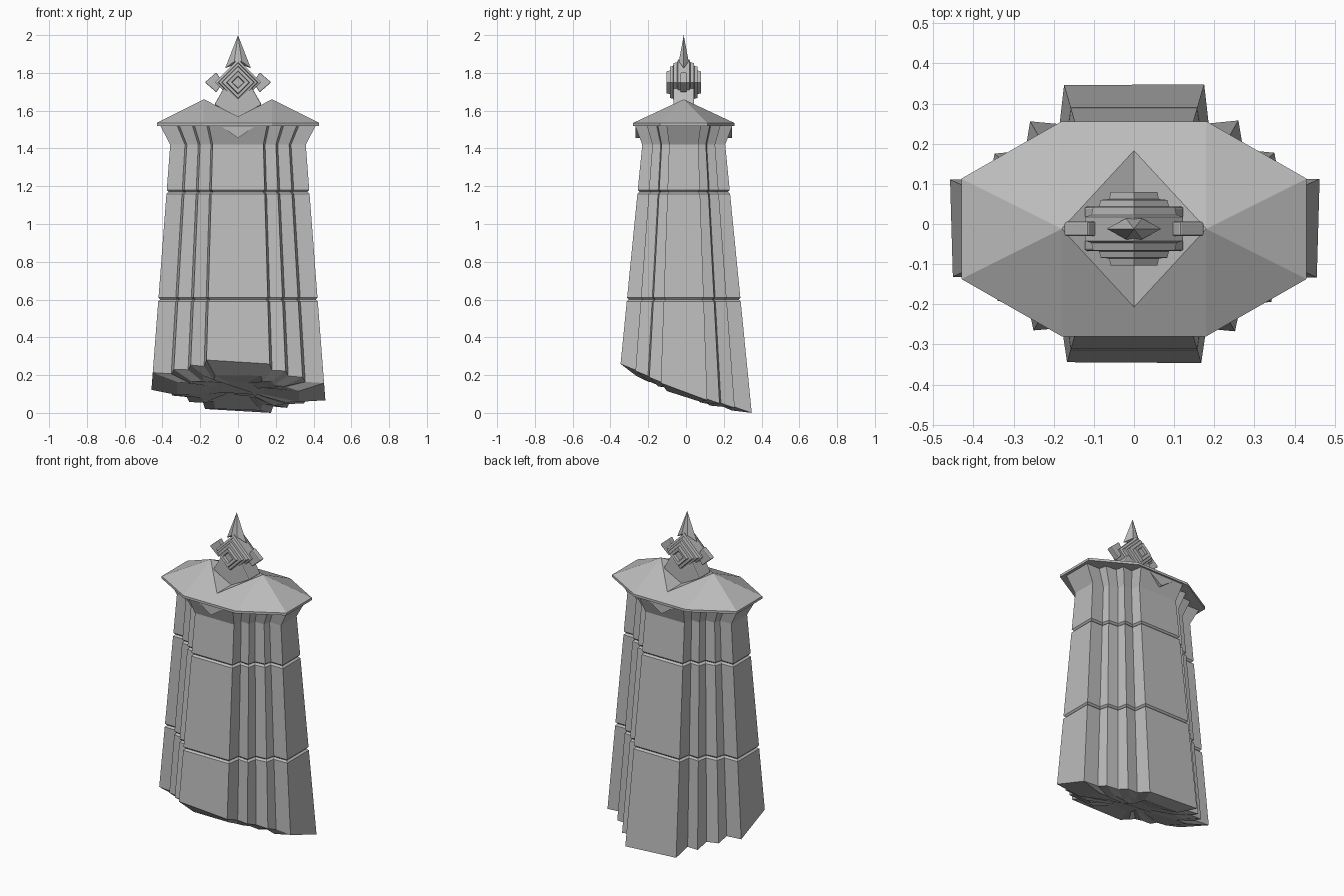
import bpy, bmesh, random

random.seed(4)
cube = bpy.data.objects.get("Cube")
if cube:
    bpy.data.objects.remove(cube)

CY = -0.012  # depth centre of the tower

stone = bpy.data.materials.new("grey_stone")
stone.use_nodes = True
GREY = (0.5, 0.5, 0.5, 1)
stone.diffuse_color = GREY
stone.node_tree.nodes["Principled BSDF"].inputs["Base Color"].default_value = GREY


def add_object(name, verts, faces):
    mesh = bpy.data.meshes.new(name)
    mesh.from_pydata(verts, [], faces)
    bm = bmesh.new()
    bm.from_mesh(mesh)
    bmesh.ops.recalc_face_normals(bm, faces=bm.faces)
    bm.to_mesh(mesh)
    bm.free()
    mesh.materials.append(stone)
    obj = bpy.data.objects.new(name, mesh)
    bpy.context.collection.objects.link(obj)
    return obj


def loft(name, rings):
    """Join equal rings with quads and close both ends."""
    n = len(rings[0])
    faces = [tuple(range(n)), tuple((len(rings) - 1) * n + i for i in range(n))]
    for r in range(len(rings) - 1):
        for i in range(n):
            j = (i + 1) % n
            faces.append((r * n + i, r * n + j, (r + 1) * n + j, (r + 1) * n + i))
    return add_object(name, [v for ring in rings for v in ring], faces)


def prism(name, outline, half, bevel=0):
    """Extrude an x-z outline through the depth."""
    obj = loft(name, [[(x, CY + s * half, z) for x, z in outline] for s in (-1, 1)])
    if bevel:
        mod = obj.modifiers.new("soft_edges", "BEVEL")
        mod.width, mod.segments = bevel, 2
    return obj


# Stepped tower section, mirrored from one quarter
quarter = [(.46, .127), (.36, .127), (.347, .192), (.27, .2),
           (.257, .272), (.184, .265), (.172, .36)]
half = quarter + [(-x, y) for x, y in reversed(quarter)]
section = half + [(-x, -y) for x, y in half]


def taper(z):
    return 1 - 0.22 * (z - 0.1) / 1.32, 1 - 0.39 * z / 1.42


def ring(z, sx, sy, inset=0):
    def pull(v):
        return v - inset * (1 if v > 0 else -1)
    return [(pull(x * sx), CY + pull(y * sy), z) for x, y in section]


def broken_base(x, y):
    return 0.14 - 0.36 * y - 0.06 * x


base = []
for x, y in section:
    z = broken_base(x, y)
    sx, sy = taper(z)
    base.append((x * sx, CY + y * sy, max(0, z)))


def rubble(scale, drop):
    return [(x * scale, CY + y * scale,
             max(0, broken_base(x * scale, y * scale) - drop + random.uniform(-.012, .012)))
            for x, y in section]


# Tower body: broken underside, two seams and flared top
rings = [rubble(.3, .015), rubble(.7, .03), base]
for seam in (0.6, 1.17):
    for dz, inset in ((-.01, 0), (0, .01), (.01, 0)):
        rings.append(ring(seam + dz, *taper(seam + dz), inset))
rings += [ring(1.42, .78, .61), ring(1.525, .9, .72)]
loft("tower_body", rings)

# Roof: octagonal rim, two peaks and a valley between them
octagon = [(.43, -.125), (.43, .125), (.18, .268), (-.18, .268),
           (-.43, .125), (-.43, -.125), (-.18, -.268), (.18, -.268)]
verts = [(x, CY + y, z) for z in (1.52, 1.535) for x, y in octagon]
verts += [(.18, CY, 1.66), (-.18, CY, 1.66), (0, CY - .195, 1.569), (0, CY + .195, 1.569)]
RIGHT, LEFT, FRONT, BACK = 16, 17, 18, 19
faces = [tuple(range(8))]
faces += [(i, (i + 1) % 8, (i + 1) % 8 + 8, i + 8) for i in range(8)]
faces += [(8, 9, RIGHT), (9, 10, RIGHT), (15, 8, RIGHT),
          (11, 12, LEFT), (12, 13, LEFT), (13, 14, LEFT),
          (10, 11, LEFT, BACK, RIGHT), (14, 15, RIGHT, FRONT, LEFT),
          (FRONT, RIGHT, BACK), (BACK, LEFT, FRONT)]
add_object("roof", verts, faces)

# Wedge hanging under the rim, front and back
prism("roof_wedge", [(-.1, 1.525), (0, 1.455), (.1, 1.525)], .255)

# Finial stem standing in the valley
prism("finial_stem", [(0, 1.56), (.125, 1.632), (.075, 1.72), (0, 1.66),
                      (-.075, 1.72), (-.125, 1.632)], .055, .006)

# Stepped diamond with a small recess on each side
profile = [(.03, .075), (.035, .09), (.058, .092), (.062, .074), (.083, .072),
           (.087, .056), (.102, .054), (.106, .035), (.122, .03)]
steps = [(r, -d) for r, d in profile] + [(r, d) for r, d in reversed(profile)]
loft("finial_diamond", [[(r, CY + d, 1.75), (0, CY + d, 1.75 + r),
                         (-r, CY + d, 1.75), (0, CY + d, 1.75 - r)] for r, d in steps])

# Side points of the finial
for name, s in (("left_finial_point", 1), ("right_finial_point", -1)):
    prism(name, [(s * .175, 1.75), (s * .115, 1.803), (s * .08, 1.75), (s * .115, 1.697)],
          .018, .005)

# Top spike
spike = [(.068, CY, 1.825), (.02, CY + .026, 1.86), (-.02, CY + .026, 1.86),
         (-.068, CY, 1.825), (-.02, CY - .026, 1.86), (.02, CY - .026, 1.86),
         (0, CY, 2.0), (0, CY, 1.85)]
add_object("finial_spike", spike,
           [(i, (i + 1) % 6, p) for p in (6, 7) for i in range(6)])
